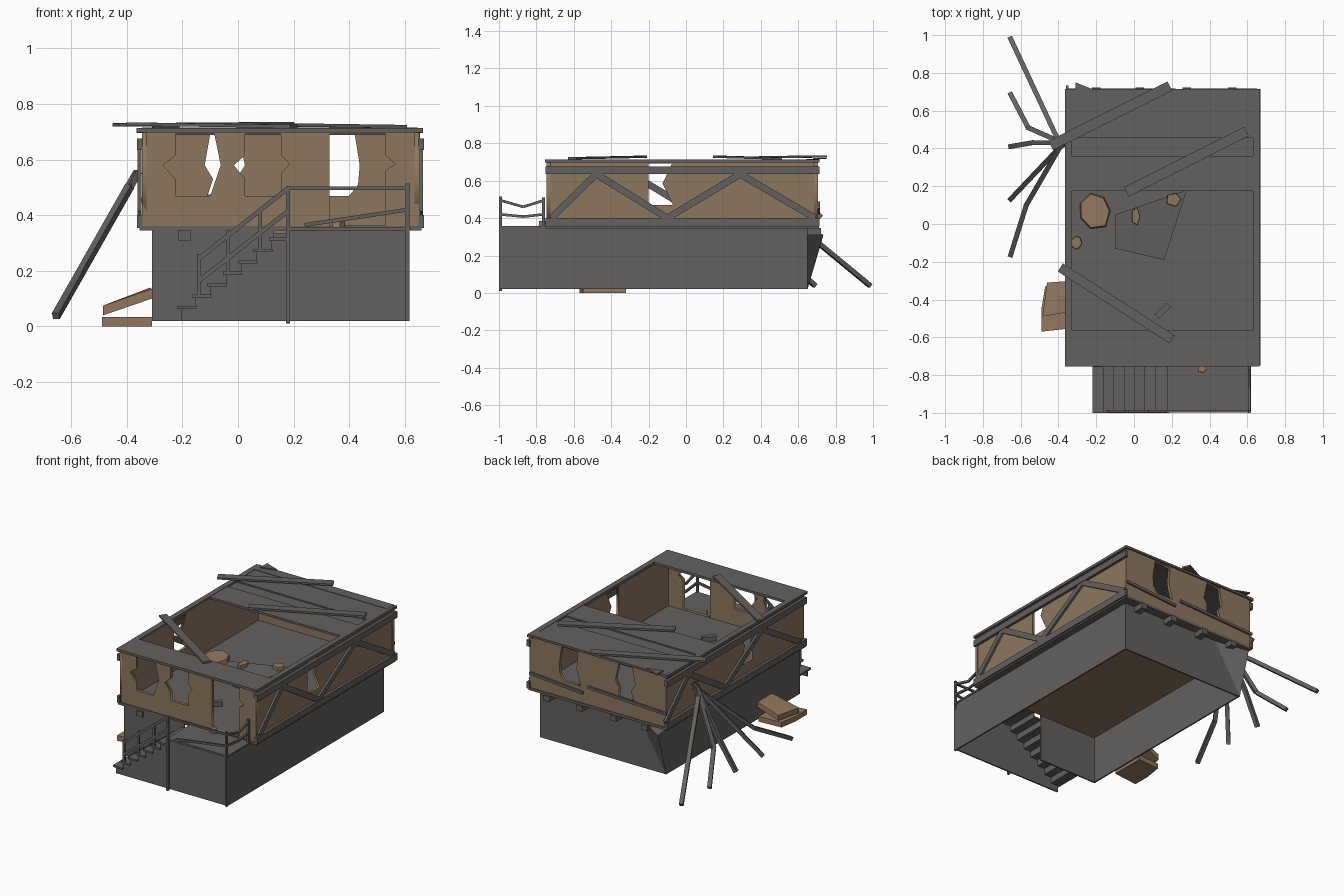
import bpy, bmesh, math, random
from mathutils import Vector, Matrix

random.seed(4)


def material(name, rgb):
    m = bpy.data.materials.new(name)
    m.diffuse_color = (*rgb, 1)
    return m


GREY = material("weathered grey", (0.125, 0.12, 0.113))
TAN = material("wall brown", (0.265, 0.185, 0.112))
RUBBLE = material("rubble brown", (0.30, 0.195, 0.115))


def add(name, bm, mat, matrix=None):
    bmesh.ops.recalc_face_normals(bm, faces=bm.faces[:])
    me = bpy.data.meshes.new(name)
    bm.to_mesh(me)
    bm.free()
    me.materials.append(mat)
    ob = bpy.data.objects.new(name, me)
    if matrix:
        ob.matrix_world = matrix
    bpy.context.collection.objects.link(ob)
    return ob


def box(name, x0, x1, y0, y1, z0, z1, mat=GREY):
    bm = bmesh.new()
    bmesh.ops.create_cube(bm, size=1)
    for v in bm.verts:
        v.co = ((x0 + x1) / 2 + v.co.x * (x1 - x0),
                (y0 + y1) / 2 + v.co.y * (y1 - y0),
                (z0 + z1) / 2 + v.co.z * (z1 - z0))
    return add(name, bm, mat)


def beam(name, a, b, w=0.02, h=0.02, mat=GREY):
    a, b = Vector(a), Vector(b)
    d = b - a
    x = d.normalized()
    side = Vector((0, 0, 1)).cross(x)
    side = side.normalized() if side.length > 1e-4 else Vector((0, 1, 0))
    up = x.cross(side)
    bm = bmesh.new()
    bmesh.ops.create_cube(bm, size=1)
    c = (a + b) / 2
    for v in bm.verts:
        v.co = c + d * v.co.x + side * (v.co.y * w) + up * (v.co.z * h)
    return add(name, bm, mat)


def hull(name, pts, mat):
    bm = bmesh.new()
    for p in pts:
        bm.verts.new(p)
    bmesh.ops.convex_hull(bm, input=bm.verts[:])
    return add(name, bm, mat)


def plate(name, loops, axis, pos, thick, mat):
    """Flat outline with holes, upright along x (axis 'x') or along y (axis 'y')."""
    cu = bpy.data.curves.new(name, 'CURVE')
    cu.dimensions = '2D'
    cu.fill_mode = 'BOTH'
    cu.extrude = thick / 2
    for lp in loops:
        s = cu.splines.new('POLY')
        s.points.add(len(lp) - 1)
        for p, (u, v) in zip(s.points, lp):
            p.co = (u, v, 0, 1)
        s.use_cyclic_u = True
    tmp = bpy.data.objects.new(name + "_tmp", cu)
    bpy.context.collection.objects.link(tmp)
    me = bpy.data.meshes.new_from_object(tmp.evaluated_get(bpy.context.evaluated_depsgraph_get()))
    bpy.data.objects.remove(tmp)
    bm = bmesh.new()
    bm.from_mesh(me)
    bmesh.ops.remove_doubles(bm, verts=bm.verts[:], dist=1e-5)
    if axis == 'x':
        m = Matrix(((1, 0, 0, 0), (0, 0, -1, pos), (0, 1, 0, 0), (0, 0, 0, 1)))
    else:
        m = Matrix(((0, 0, 1, pos), (1, 0, 0, 0), (0, 1, 0, 0), (0, 0, 0, 1)))
    add(name, bm, mat, m)


def rect(u0, u1, v0, v1):
    return [(u0, v0), (u1, v0), (u1, v1), (u0, v1)]


# hollow lower storey, open underneath and into the porch
L, R, F, B = -0.31, 0.615, -0.75, 0.65
box("base_left_wall", L, L + 0.01, F, B, 0.02, 0.35)
box("base_right_wall", R - 0.01, R, -0.99, B, 0.02, 0.35)
box("base_back_wall", L, R, B - 0.01, B, 0.02, 0.35)
box("base_front_wall", L, 0.13, F, F + 0.01, 0.02, 0.35)
box("base_ceiling", L + 0.01, R - 0.01, F + 0.01, B - 0.01, 0.335, 0.345, TAN)
hull("buckled_base_corner", [(-0.11, B, 0.345), (L, 0.45, 0.345), (L, 0.735, 0.31),
                             (L, B, 0.02), (-0.25, 0.6, 0.345)], GREY)

# porch with zigzag front below the stairs
run, rise, n = 0.055, 0.041, 7
prof = [(-0.205, 0.02), (R, 0.02), (R, 0.355), (0.18, 0.355)]
for i in range(n):
    x, z = 0.18 - i * run, 0.355 - (i + 1) * rise
    prof += [(x, z), (x - run, z)]
plate("porch_front", [prof], 'x', -0.982, 0.01, GREY)
box("porch_landing", 0.18, R + 0.005, -0.995, F, 0.345, 0.357)
for i in range(n):
    x, z = 0.18 - i * run, 0.355 - (i + 1) * rise
    box("stair_tread", x - run - 0.014, x, -1.0, F, z - 0.006, z + 0.006)
    box("stair_riser", x - 0.004, x, -0.985, F, z, z + rise)

# railings
for x, z0, z1 in [(0.18, 0.01, 0.505), (0.61, 0.02, 0.515), (-0.14, 0.11, 0.26),
                  (-0.035, 0.19, 0.345), (0.08, 0.27, 0.425)]:
    box("rail_post", x - 0.007, x + 0.007, -1.0, -0.985, z0, z1)
box("rail_post", 0.603, 0.617, -0.77, -0.755, 0.355, 0.51)
Y = -0.992
beam("landing_rail", (0.18, Y, 0.497), (0.61, Y, 0.497), 0.012, 0.012)
beam("fallen_landing_rail", (0.24, Y, 0.365), (0.61, Y, 0.42), 0.012, 0.014)
beam("stair_rail", (-0.14, Y, 0.245), (0.18, Y, 0.497), 0.012, 0.016)
beam("stair_mid_rail", (-0.14, Y, 0.165), (0.18, Y, 0.415), 0.012, 0.016)
for za, zb, zc in [(0.495, 0.46, 0.495), (0.42, 0.408, 0.42)]:
    beam("sagging_rail", (0.61, Y, za), (0.61, -0.87, zb), 0.012, 0.014)
    beam("sagging_rail", (0.61, -0.87, zb), (0.61, -0.76, zc), 0.012, 0.014)

# upper floor with joists
box("upper_floor", -0.355, 0.66, -0.75, 0.71, 0.345, 0.362)
for x in (-0.2, 0.03, 0.28, 0.52):
    box("floor_joist", x - 0.022, x + 0.022, 0.6, 0.722, 0.31, 0.346)
box("front_joist", -0.215, -0.17, -0.757, -0.74, 0.31, 0.346)

# broken upper walls
win1 = [(-0.225, 0.47), (-0.10, 0.47), (-0.062, 0.58), (-0.085, 0.692), (-0.225, 0.692),
        (-0.225, 0.615), (-0.27, 0.58), (-0.225, 0.53)]
win2 = [(0.025, 0.47), (0.155, 0.47), (0.155, 0.55), (0.185, 0.585), (0.155, 0.615), (0.155, 0.692),
        (0.025, 0.692), (0.025, 0.615), (-0.015, 0.58), (0.025, 0.53)]
door = [(0.33, 0.364), (0.53, 0.364), (0.53, 0.56), (0.565, 0.585), (0.53, 0.615), (0.53, 0.692),
        (0.33, 0.692)]
plate("front_wall", [rect(-0.345, 0.655, 0.355, 0.7), win1, win2, door], 'x', -0.735, 0.02, TAN)
back_a = [(0.28, 0.47), (0.40, 0.47), (0.432, 0.51), (0.438, 0.58), (0.42, 0.692), (0.30, 0.692),
          (0.31, 0.58)]
back_b = [(-0.11, 0.47), (0.0, 0.47), (0.0, 0.54), (0.025, 0.58), (0.0, 0.692), (-0.1, 0.692),
          (-0.12, 0.58), (-0.09, 0.53)]
plate("back_wall", [rect(-0.345, 0.655, 0.355, 0.7), back_a, back_b], 'x', 0.695, 0.02, TAN)
side_hole = [(-0.2, 0.47), (-0.07, 0.47), (-0.125, 0.585), (-0.075, 0.692), (-0.2, 0.692)]
for name, x in (("left_wall", -0.338), ("right_wall", 0.643)):
    plate(name, [rect(-0.745, 0.705, 0.355, 0.7), side_hole], 'y', x, 0.016, TAN)

# side trusses, the left one turned end for end
zig = [(-0.72, 0.40), (-0.48, 0.635), (-0.1, 0.40), (0.29, 0.635), (0.69, 0.40)]
for side, x, f in (("left", -0.354, -1), ("right", 0.659, 1)):
    box(side + "_lower_chord", x - 0.01, x + 0.01, -0.75, 0.715, 0.355, 0.40)
    box(side + "_upper_chord", x - 0.01, x + 0.01, -0.75, 0.715, 0.635, 0.677)
    for (ya, za), (yb, zb) in zip(zig, zig[1:]):
        beam(side + "_truss_brace", (x, f * ya, za), (x, f * yb, zb), 0.014, 0.036)

# snapped bars across the back wall
beam("back_bar", (0.65, 0.711, 0.46), (0.26, 0.711, 0.432), 0.012, 0.018)
beam("back_bar", (0.22, 0.711, 0.48), (-0.355, 0.711, 0.455), 0.012, 0.018)

# remaining roof: rims, front strip, back panels
box("roof_front_strip", -0.365, 0.665, -0.755, -0.565, 0.698, 0.714)
for x in (-0.347, 0.647):
    box("roof_side_rim", x - 0.018, x + 0.018, -0.57, 0.715, 0.696, 0.714)
for y0, y1, z in [(0.175, 0.36, 0.712), (0.36, 0.455, 0.703), (0.455, 0.645, 0.712),
                  (0.645, 0.715, 0.715)]:
    box("roof_back_panel", -0.345, 0.645, y0, y1, z - 0.014, z)
hull("splintered_roof_end", [(x, y, z) for x, y in ((-0.31, 0.75), (-0.31, 0.68), (-0.21, 0.71))
                             for z in (0.715, 0.722)], GREY)

# loose planks on the roof
for a, b, w in [((-0.44, 0.415, 0.725), (0.19, 0.73, 0.73), 0.055),
                ((-0.04, 0.17, 0.728), (0.595, 0.49, 0.719), 0.055),
                ((-0.39, -0.23, 0.728), (0.2, -0.61, 0.72), 0.05)]:
    beam("loose_roof_plank", a, b, w, 0.012)


# fan of bent poles on the left: height follows distance from the wall
def pole_z(x):
    return 0.038 + (x + 0.655) * 1.76


for path in [[(-0.40, 0.44), (-0.655, 0.985)],
             [(-0.38, 0.43), (-0.56, 0.51), (-0.655, 0.69)],
             [(-0.37, 0.43), (-0.54, 0.43), (-0.655, 0.41)],
             [(-0.39, 0.41), (-0.655, 0.13)],
             [(-0.39, 0.41), (-0.57, 0.1), (-0.655, -0.17)]]:
    path = [(-0.36, 0.425)] + path
    for (xa, ya), (xb, yb) in zip(path, path[1:]):
        beam("bent_pole", (xa, ya, pole_z(xa)), (xb, yb, pole_z(xb)), 0.026, 0.024)


# rubble slabs
def slab(name, c, rx, ry, h, mat=RUBBLE, sides=7):
    pts = []
    for i in range(sides):
        a = math.tau * i / sides
        k = random.uniform(0.85, 1.05)
        for s, q in ((0, 1), (h, 0.93)):
            pts.append((c[0] + rx * k * q * math.cos(a), c[1] + ry * k * q * math.sin(a), c[2] + s))
    hull(name, pts, mat)


hull("ground_rubble_slab", [(x, y, z) for x, y in ((-0.49, -0.57), (-0.31, -0.55), (-0.31, -0.32),
                            (-0.47, -0.33), (-0.49, -0.45)) for z in (0.0, 0.034)], RUBBLE)
hull("leaning_rubble_slab", [(x, y, z + t) for x, y, z in ((-0.485, -0.49, 0.04), (-0.31, -0.46, 0.1),
                             (-0.315, -0.3, 0.105), (-0.46, -0.31, 0.05)) for t in (0, 0.035)], RUBBLE)
slab("floor_rubble", (-0.21, 0.07, 0.362), 0.095, 0.105, 0.03)
slab("small_floor_rubble", (-0.305, -0.1, 0.362), 0.03, 0.04, 0.03, TAN)
slab("small_floor_rubble", (0.01, 0.04, 0.385), 0.025, 0.05, 0.03, TAN, 5)
slab("small_floor_rubble", (0.21, 0.13, 0.39), 0.045, 0.04, 0.03, TAN, 5)
slab("porch_rubble", (0.36, -0.765, 0.355), 0.025, 0.025, 0.03, RUBBLE, 5)

# fallen ceiling panel and beam stub inside
hull("fallen_ceiling_panel", [(x, y, z + t) for x, y, z in ((-0.1, -0.13, 0.364), (0.16, -0.19, 0.364),
                              (0.28, 0.18, 0.395), (-0.1, 0.05, 0.385)) for t in (0, 0.01)], GREY)
beam("beam_stub", (0.12, -0.49, 0.377), (0.185, -0.43, 0.377), 0.032, 0.03)
